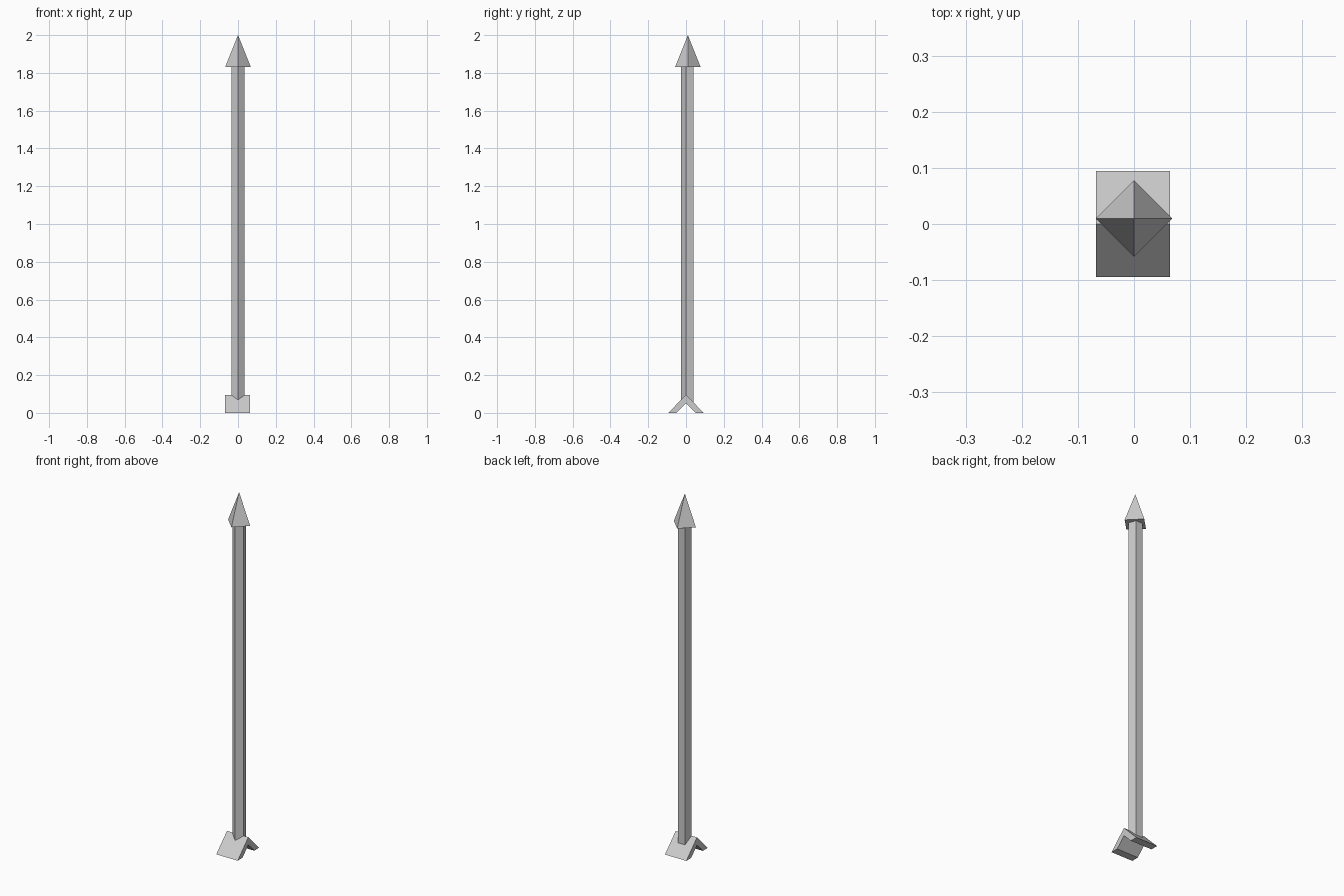
import bpy, bmesh, math

if "Cube" in bpy.data.objects:
    bpy.data.objects.remove(bpy.data.objects["Cube"])


def add_object(name, bm):
    bmesh.ops.recalc_face_normals(bm, faces=bm.faces)
    mesh = bpy.data.meshes.new(name)
    bm.to_mesh(mesh)
    bm.free()
    obj = bpy.data.objects.new(name, mesh)
    bpy.context.collection.objects.link(obj)
    return obj


def prism(name, profile, offset):
    """Extrude a closed 3D outline into a solid."""
    bm = bmesh.new()
    face = bm.faces.new([bm.verts.new(p) for p in profile])
    new = bmesh.ops.extrude_face_region(bm, geom=[face])["geom"]
    bmesh.ops.translate(bm, vec=offset,
                        verts=[g for g in new if isinstance(g, bmesh.types.BMVert)])
    # extrude_face_region drops or keeps the start cap depending on context
    bmesh.ops.holes_fill(bm, edges=[e for e in bm.edges if e.is_boundary], sides=0)
    return add_object(name, bm)


def ring(radius, sides, z, cy):
    """Regular polygon with one corner pointing to the front."""
    return [(radius * math.sin(2 * math.pi * i / sides),
             cy - radius * math.cos(2 * math.pi * i / sides), z) for i in range(sides)]


AXIS_Y = 0.01

# Five-sided shaft, sunk into the folded foot
prism("shaft", ring(0.036, 5, 0.052, AXIS_Y), (0, 0, 1.785))

# Four-sided pointed tip
bm = bmesh.new()
base = [bm.verts.new(p) for p in ring(0.068, 4, 1.83, AXIS_Y)]
apex = bm.verts.new((0, AXIS_Y, 2.0))
bm.faces.new(base)
for i in range(4):
    bm.faces.new((base[i], base[(i + 1) % 4], apex))
add_object("tip", bm)

# Folded foot: an upside-down V standing on the ground
outline = [(-0.0945, 0), (0, 0.095), (0.0945, 0), (0.052, 0), (0, 0.052), (-0.052, 0)]
prism("foot", [(-0.068, y, z) for y, z in outline], (0.132, 0, 0))
